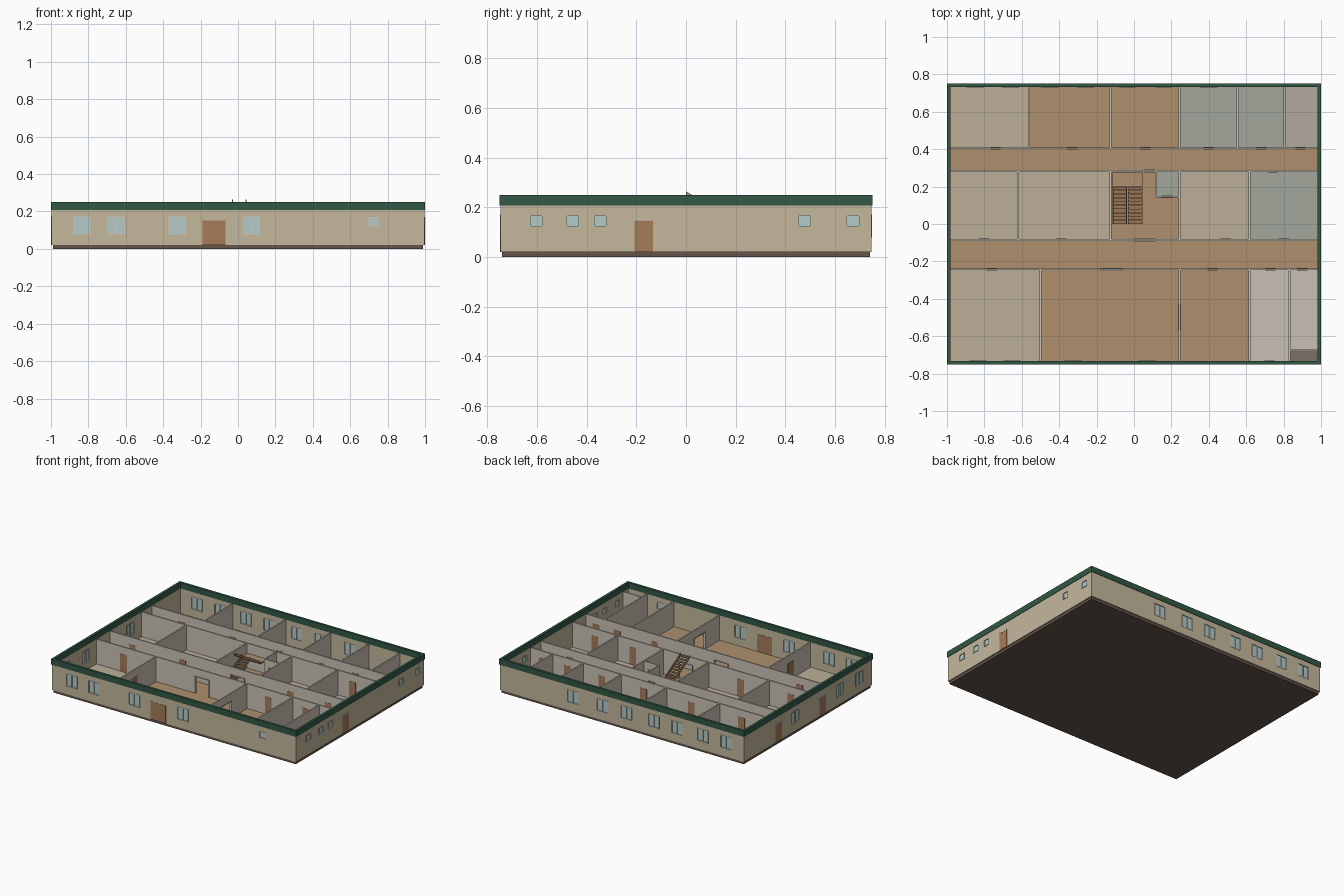
import bpy, bmesh
from mathutils import Matrix, Vector

if "Cube" in bpy.data.objects:
    bpy.data.objects.remove(bpy.data.objects["Cube"])

COLORS = dict(shell=(.56, .48, .34), inner=(.60, .55, .46), green=(.032, .098, .058),
              base=(.127, .09, .07), door=(.38, .20, .10), wood=(.43, .28, .157),
              sand=(.50, .43, .31), tile=(.36, .39, .33), pale=(.58, .53, .47),
              store=(.45, .40, .34), glass=(.46, .60, .57), frame=(.60, .60, .55),
              dark=(.20, .16, .14), stair=(.33, .18, .09))
MATS = {}
for key, c in COLORS.items():
    MATS[key] = bpy.data.materials.new(key)
    MATS[key].diffuse_color = (*c, 1)


def boxes(name, spans, color=None):
    """One object made of axis-aligned boxes (x0, x1, y0, y1, z0, z1)."""
    bm = bmesh.new()
    for x0, x1, y0, y1, z0, z1 in spans:
        m = Matrix.Translation(((x0 + x1) / 2, (y0 + y1) / 2, (z0 + z1) / 2))
        m = m @ Matrix.Diagonal((x1 - x0, y1 - y0, z1 - z0, 1))
        bmesh.ops.create_cube(bm, size=1, matrix=m)
    me = bpy.data.meshes.new(name)
    bm.to_mesh(me)
    bm.free()
    ob = bpy.data.objects.new(name, me)
    bpy.context.collection.objects.link(ob)
    if color:
        me.materials.append(MATS[color])
    return ob


def span(axis, pos, t, u0, u1, z0, z1):
    """Box running along an axis, centred on pos across it."""
    if axis == 'x':
        return (u0, u1, pos - t / 2, pos + t / 2, z0, z1)
    return (pos - t / 2, pos + t / 2, u0, u1, z0, z1)


FLOOR = .02
DOOR_TOP = .152


def window(name, axis, pos, t, u, w, z0, z1, mullion):
    f, d = .004, t + .004
    a, b = u - w / 2, u + w / 2
    bars = [(a, a + f, z0, z1), (b - f, b, z0, z1), (a, b, z0, z0 + f), (a, b, z1 - f, z1)]
    if mullion:
        bars.append((u - f / 2, u + f / 2, z0, z1))
    boxes(name + "_frame", [span(axis, pos, d, *s) for s in bars], 'frame')
    boxes(name + "_glass", [span(axis, pos, .005, a, b, z0, z1)], 'glass')


def wall(name, axis, pos, u0, u1, t=.01, color='inner', top=.207,
         doors=(), gaps=(), big=(), small=()):
    """Wall with cut openings, filled with doors and windows."""
    ob = boxes(name, [span(axis, pos, t, u0, u1, FLOOR, top)], color)
    holes = [(u, w, FLOOR - .01, DOOR_TOP) for u, w in (*doors, *gaps)]
    holes += [(u, .092, .078, .172) for u in big] + [(u, .055, .12, .17) for u in small]
    if holes:
        cut = boxes("cutter", [span(axis, pos, t * 3, u - w / 2, u + w / 2, a, b)
                               for u, w, a, b in holes])
        cut.hide_render = True
        mod = ob.modifiers.new("openings", 'BOOLEAN')
        mod.object, mod.operation, mod.solver = cut, 'DIFFERENCE', 'EXACT'
        bpy.context.view_layer.objects.active = ob
        bpy.ops.object.modifier_apply(modifier=mod.name)
        bpy.data.objects.remove(cut)
    for i, (u, w) in enumerate(doors):
        boxes(f"{name}_door_{i}", [span(axis, pos, t + .003, u - w / 2, u + w / 2,
                                        FLOOR, DOOR_TOP)], 'door')
    for i, (u, w) in enumerate(gaps):
        f, a, b = .005, u - w / 2, u + w / 2
        boxes(f"{name}_casing_{i}", [span(axis, pos, t + .006, *s) for s in (
            (a, a + f, FLOOR, DOOR_TOP), (b - f, b, FLOOR, DOOR_TOP),
            (a, b, DOOR_TOP - f, DOOR_TOP))], 'pale')
    for i, u in enumerate(big):
        window(f"{name}_window_{i}", axis, pos, t, u, .092, .078, .172, True)
    for i, u in enumerate(small):
        window(f"{name}_small_window_{i}", axis, pos, t, u, .055, .12, .17, False)


# Base slab and green parapet band
boxes("base_slab", [(-.99, .99, -.74, .74, 0, FLOOR)], 'base')
boxes("parapet_band", [(-1, 1, -.75, -.732, .207, .25), (-1, 1, .732, .75, .207, .25),
                       (-1, -.982, -.732, .732, .207, .25),
                       (.982, 1, -.732, .732, .207, .25)], 'green')

# Outer walls
T = .014
wall("front_wall", 'x', -.74, -.997, .997, T, 'shell',
     doors=[(-.128, .124)], big=[-.835, -.652, -.325, .072], small=[.725])
wall("back_wall", 'x', .74, -.997, .997, T, 'shell',
     big=[-.85, -.66, -.45, -.26, -.035, .16, .40])
wall("left_wall", 'y', -.99, -.733, .733, T, 'shell',
     doors=[(-.17, .074), (.343, .074)], big=[-.6, -.37, .15])
wall("right_wall", 'y', .99, -.733, .733, T, 'shell',
     doors=[(-.17, .074)], small=[-.602, -.455, -.345, .477, .672])
boxes("side_door_heads", [span('y', x, .02, y - .037, y + .037, DOOR_TOP - .004, DOOR_TOP + .002)
                          for x, y in ((.99, -.17), (-.99, -.17), (-.99, .343))], 'pale')

# Corridor walls
Y = [-.733, -.242, -.085, .283, .405, .733]
D = .055
wall("front_corridor_south_wall", 'x', Y[1], -.983, .983,
     doors=[(-.76, D), (.42, D), (.73, D), (.90, D)], gaps=[(-.12, .12)])
wall("front_corridor_north_wall", 'x', Y[2], -.983, .983,
     doors=[(-.80, D), (-.39, D), (.49, D), (.80, D)], gaps=[(.06, .12)])
wall("back_corridor_south_wall", 'x', Y[3], -.983, .983,
     doors=[(.74, D)], gaps=[(.083, .06)])
wall("back_corridor_north_wall", 'x', Y[4], -.983, .983,
     doors=[(x, D) for x in (-.74, -.33, .06, .40, .68, .89)])

# Room rows: partition positions and floor finish per room
ROWS = [("front", 0, [-.5, .243, .617, .832], ['sand', 'wood', 'wood', 'pale', 'pale']),
        ("middle", 2, [-.62, -.125, .243, .617], ['sand', 'sand', 'wood', 'sand', 'tile']),
        ("back", 4, [-.56, -.125, .243, .553, .805],
         ['sand', 'wood', 'wood', 'tile', 'tile', 'store'])]
for row, k, xs, finishes in ROWS:
    y0, y1 = Y[k], Y[k + 1]
    for i, x in enumerate(xs):
        doors = [(-.5, .07)] if (row, i) == ("front", 0) else ()
        gaps = [(-.5, .14)] if (row, i) == ("front", 1) else ()
        wall(f"{row}_partition_{i}", 'y', x, y0, y1, doors=doors, gaps=gaps)
    ends = [-.983, *xs, .983]
    for i, f in enumerate(finishes):
        boxes(f"{row}_room_floor_{i}", [(ends[i], ends[i + 1], y0, y1, FLOOR, .024)], f)
for name, k in (("front", 1), ("back", 3)):
    boxes(name + "_corridor_floor", [(-.983, .983, Y[k], Y[k + 1], FLOOR, .024)], 'wood')

# Small closet in the front right corner
wall("closet_wall", 'x', -.675, .832, .983, .008)
boxes("closet_floor", [(.837, .983, -.733, -.679, .024, .028)], 'dark')

# Lift shaft beside the stairs
wall("shaft_front_wall", 'x', .145, .115, .238, .008, gaps=[(.177, .06)])
wall("shaft_left_wall", 'y', .117, .145, .28, .008)
boxes("shaft_floor", [(.121, .238, .149, .278, .024, .03)], 'tile')

# Two-flight open stair with a half landing
N, RUN, MID, TOP = 10, .2, .135, .25
treads, flights = [], [(-.115, -.038, .024, MID, 1), (-.032, .045, MID, TOP, -1)]
for x0, x1, za, zb, way in flights:
    for i in range(N):
        y = (i + .5) * RUN / N
        y = y if way > 0 else RUN - y
        z = za + (zb - za) * (i + 1) / N
        treads.append((x0, x1, y - .009, y + .009, z - .005, z))
boxes("stair_treads", treads, 'stair')
boxes("stair_landing", [(-.115, .045, RUN, .275, MID - .01, MID)], 'wood')


def sloped(name, x, t, z_low, z_high, way, h, lift):
    """Sloping bar following a flight."""
    p = Vector((x, 0 if way > 0 else RUN, z_low + lift))
    q = Vector((x, RUN if way > 0 else 0, z_high + lift))
    ob = boxes(name, [(x - t / 2, x + t / 2, 0, RUN, 0, h)], 'wood')
    for v in ob.data.vertices:
        f = v.co.y / RUN if way > 0 else 1 - v.co.y / RUN
        v.co.z += p.z + (q.z - p.z) * f


for n, (x0, x1, za, zb, way) in enumerate(flights):
    for side, x in (("left", x0 + .002), ("right", x1 - .002)):
        sloped(f"stair_stringer_{n}_{side}", x, .005, za, zb, way, .02, -.006 if n else 0)

for m in bpy.data.materials:
    if m.users and not m.is_grease_pencil:
        m.use_nodes = True
        m.node_tree.nodes["Principled BSDF"].inputs["Base Color"].default_value = m.diffuse_color
